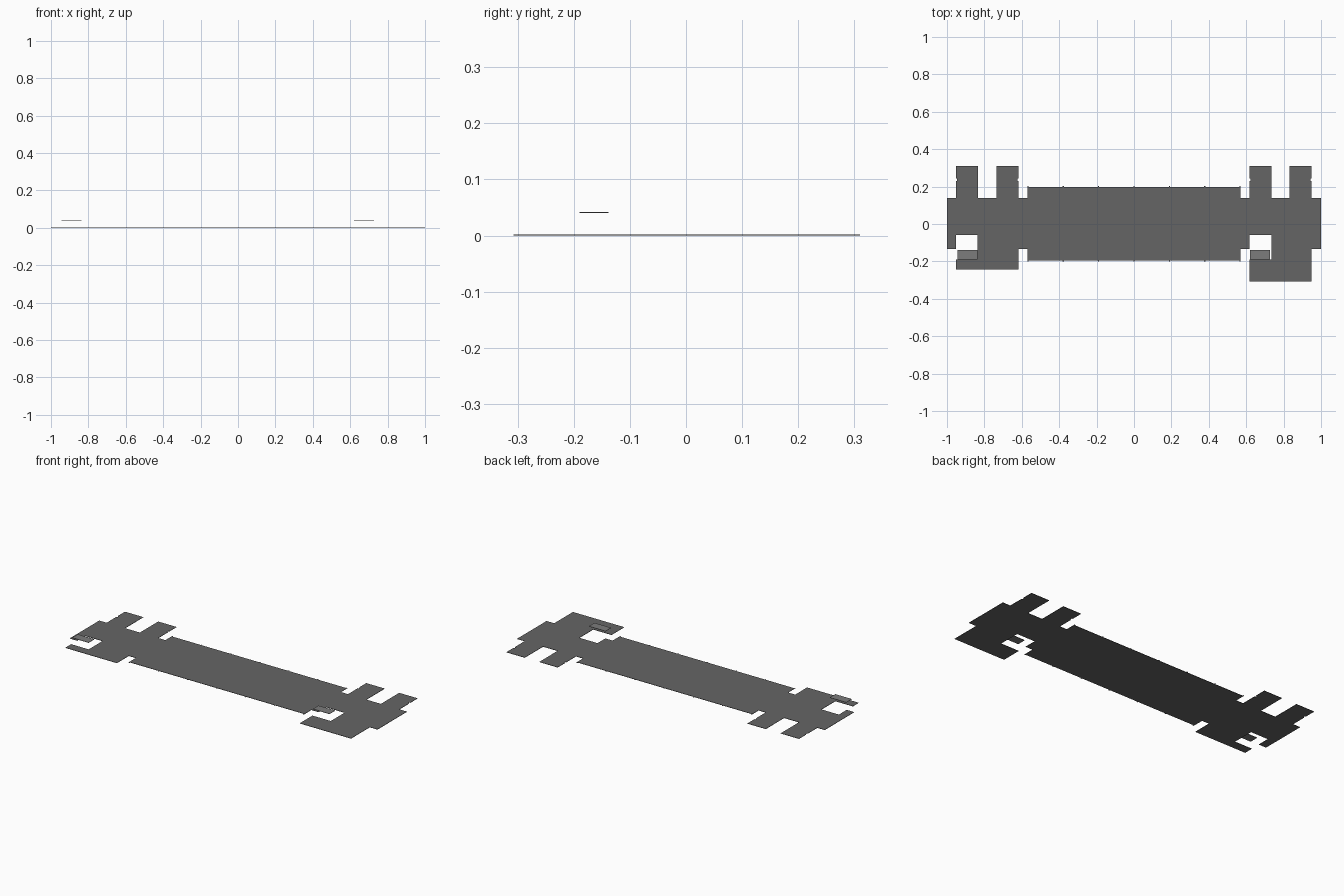
import bpy, bmesh

if "Cube" in bpy.data.objects:
    bpy.data.objects.remove(bpy.data.objects["Cube"])


def material(name, v):
    mat = bpy.data.materials.new(name)
    mat.diffuse_color = (v, v, v, 1)
    mat.use_nodes = True
    mat.node_tree.nodes["Principled BSDF"].inputs["Base Color"].default_value = mat.diffuse_color
    return mat


DARK = material("dark_grey", 0.13)
MID = material("mid_grey", 0.2)
THICK = 0.002


def sheet(name, rects, z=0.0, mat=DARK):
    """One thin flat slab from (x0, x1, y0, y1) rectangles."""
    bm = bmesh.new()
    for x0, x1, y0, y1 in rects:
        bm.faces.new([bm.verts.new((x, y, z)) for x, y in
                      ((x0, y0), (x1, y0), (x1, y1), (x0, y1))])
    bmesh.ops.remove_doubles(bm, verts=bm.verts[:], dist=0.0005)
    me = bpy.data.meshes.new(name)
    bm.to_mesh(me)
    bm.free()
    me.materials.append(mat)
    ob = bpy.data.objects.new(name, me)
    bpy.context.collection.objects.link(ob)
    mod = ob.modifiers.new("thickness", "SOLIDIFY")
    mod.thickness = THICK
    mod.offset = 1
    return ob


# Central corridor: a row of six equal floor panels
W = 1.14 / 6
sheet("corridor_floor", [(-0.57 + i * W, -0.57 + (i + 1) * W, -0.196, 0.198)
                         for i in range(6)])

# Tiny tabs at the panel joints, along both long edges
joints = [-0.567 + i * 1.134 / 6 for i in range(7)]
sheet("corridor_joint_tabs", [(x - 0.003, x + 0.003, a, b) for x in joints
                              for a, b in ((-0.201, -0.196), (0.198, 0.203))])


def end_room(side, x0, x1, notch_x, y_bottom, patch):
    # Room floor with a cut-out at its front left corner
    sheet(side + "_room_floor", [
        (x0, notch_x, -0.06, 0.14),
        (notch_x, x1, -0.06, 0.14),
        (notch_x, x1, -0.19, -0.06),
        (x0, notch_x, y_bottom, -0.19),
        (notch_x, x1, y_bottom, -0.19)])
    # Two back bays, each with a small nick in its outer edge
    for label, a, b, na, nb in (("left", x0, x0 + 0.119, 0.006, 0),
                                ("right", x1 - 0.119, x1, 0, 0.006)):
        sheet(f"{side}_room_{label}_bay", [
            (a, b, 0.14, 0.231),
            (a + na, b - nb, 0.231, 0.244),
            (a, b, 0.244, 0.31)])
    # Raised ledge hovering over the cut-out
    sheet(side + "_raised_ledge", [(*patch, -0.19, -0.138)], 0.04, MID)


end_room("left", -0.952, -0.617, -0.838, -0.243, (-0.945, -0.838))
end_room("right", 0.617, 0.95, 0.736, -0.307, (0.62, 0.728))

# Door strips joining the rooms to the corridor and closing the outer ends
for name, a, b in (("left_end_strip", -1.0, -0.952),
                   ("left_door_strip", -0.617, -0.57),
                   ("right_door_strip", 0.57, 0.617),
                   ("right_end_strip", 0.95, 1.0)):
    sheet(name, [(a, b, -0.133, 0.14)])
